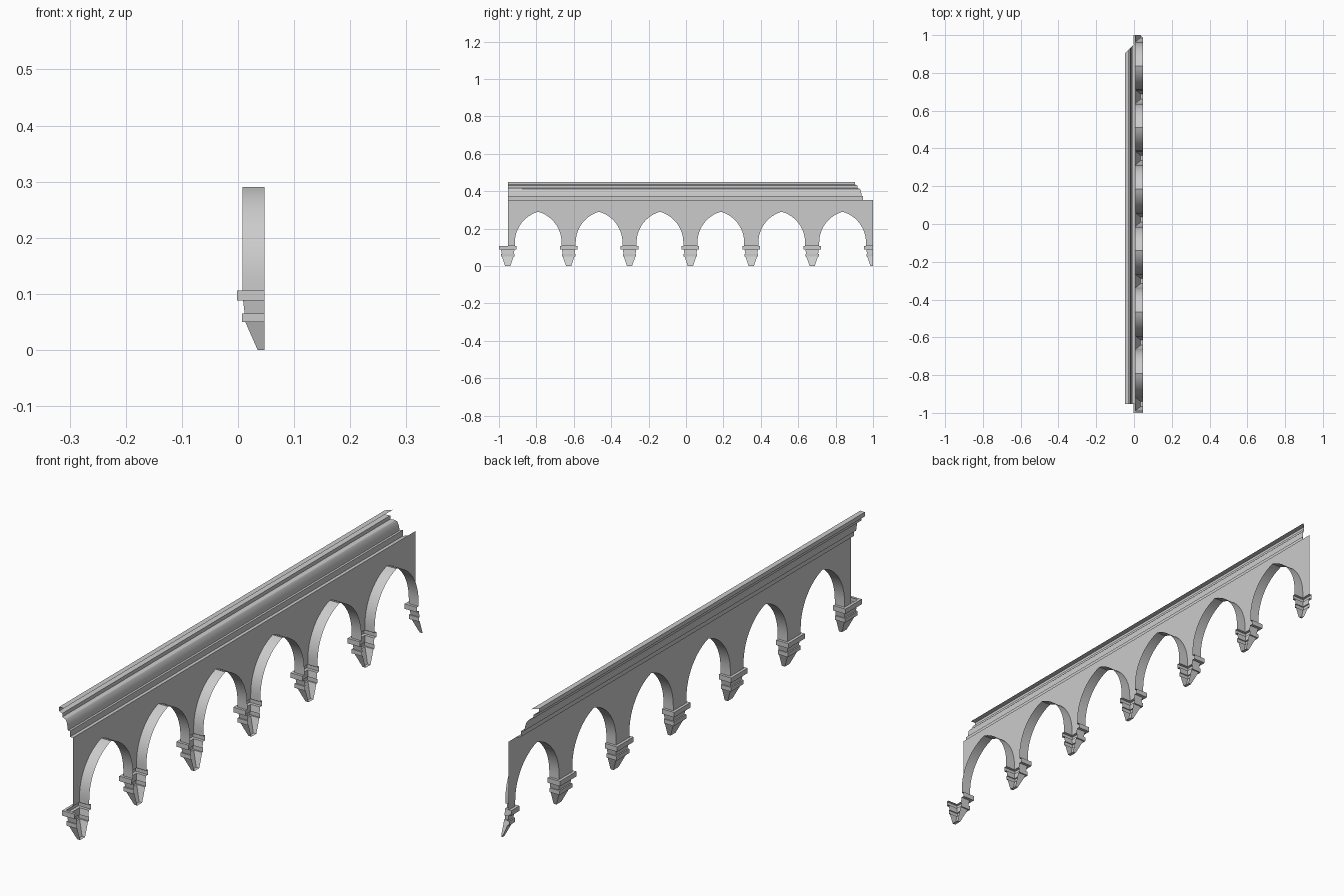
import bpy, bmesh, math

cube = bpy.data.objects.get("Cube")
if cube:
    bpy.data.objects.remove(cube, do_unlink=True)

stone = bpy.data.materials.new("grey_stone")
stone.use_nodes = True
stone.diffuse_color = (0.6, 0.6, 0.6, 1)
stone.node_tree.nodes["Principled BSDF"].inputs["Base Color"].default_value = (0.6, 0.6, 0.6, 1)

WALL_X, BACK_X = 0.008, 0.047      # wall plane and rear edge of the soffits
START, END = -0.953, 1.0           # ends of the wall along y
BAYS = 6
PITCH = (END - START) / BAYS
HALF = 0.125                       # half width of an arch opening
FOOT, SPRING, APEX, TOP = 0.106, 0.125, 0.29, 0.353


def add_object(name, grids, cap=False):
    """Make one sheet object from grids, each a list of rows of points."""
    bm = bmesh.new()
    for rows in grids:
        v = [[bm.verts.new(p) for p in row] for row in rows]
        for a, b in zip(v, v[1:]):
            for j in range(len(a) - 1):
                bm.faces.new((a[j], a[j + 1], b[j + 1], b[j]))
        if cap:
            bm.faces.new(v[-1])
    bmesh.ops.remove_doubles(bm, verts=bm.verts, dist=0.00001)
    mesh = bpy.data.meshes.new(name)
    bm.to_mesh(mesh)
    bm.free()
    mesh.materials.append(stone)
    obj = bpy.data.objects.new(name, mesh)
    bpy.context.collection.objects.link(obj)
    return obj


def smooth(obj):
    bpy.ops.object.select_all(action='DESELECT')
    obj.select_set(True)
    bpy.context.view_layer.objects.active = obj
    bpy.ops.object.shade_smooth_by_angle(angle=math.radians(25))


def arch_points(centre, steps=12):
    """Slightly pointed arch built from two arcs, left foot to right foot."""
    rise = APEX - SPRING
    radius = (rise ** 2 + HALF ** 2) / (2 * HALF)
    sweep = math.asin(rise / radius)
    left = [(-HALF, FOOT)]
    for i in range(steps + 1):
        a = sweep * i / steps
        left.append((radius - HALF - radius * math.cos(a), SPRING + radius * math.sin(a)))
    right = [(-y, z) for y, z in reversed(left[:-1])]
    return [(centre + y, z) for y, z in left + right]


# Arcade wall: one flat sheet above the arch line
arches = [arch_points(START + PITCH * (i + 0.5)) for i in range(BAYS)]
line = [(START, FOOT)] + [p for arch in arches for p in arch] + [(END, FOOT)]
wall = []
for (y0, z0), (y1, z1) in zip(line, line[1:]):
    if y1 - y0 > 0.00001:
        wall.append([[(WALL_X, y, z), (WALL_X, y, TOP)] for y, z in ((y0, z0), (y1, z1))])
add_object("arcade_wall", wall)

# Curved undersides of the arches
soffits = [[[(BACK_X, y, z), (WALL_X, y, z)] for y, z in arch] for arch in arches]
smooth(add_object("arch_soffits", soffits))

# Corbels: half width, front x, height, from the top ledge to the tip
corbel = [
    (0.037, 0.008, 0.106), (0.047, -0.002, 0.106), (0.047, -0.002, 0.088),
    (0.036, 0.009, 0.088), (0.032, 0.012, 0.065), (0.036, 0.007, 0.065),
    (0.036, 0.007, 0.050), (0.031, 0.013, 0.050), (0.014, 0.035, 0.0),
]
for i in range(BAYS + 1):
    y = START + PITCH * i
    rows = []
    for w, f, z in corbel:
        row = [(BACK_X, y - w, z), (f, y - w, z)]
        if i < BAYS:
            row += [(f, y + w, z), (BACK_X, y + w, z)]
        else:                      # the last one is cut in half by the wall end
            row += [(f, y, z), (BACK_X, y, z)][:1]
        rows.append(row)
    add_object(f"corbel_{i + 1}", [rows], cap=True)

# Cornice moulding, square at one end and mitred at the other
profile = [
    (WALL_X, TOP), (-0.004, TOP), (-0.004, 0.374), (-0.012, 0.374),
    (-0.014, 0.39), (-0.017, 0.405), (-0.022, 0.412), (-0.034, 0.417),
    (-0.034, 0.43), (-0.047, 0.435), (-0.047, 0.45), (-0.028, 0.45),
]
smooth(add_object("cornice", [[[(x, 0.951 + x, z), (x, START, z)] for x, z in profile]]))
